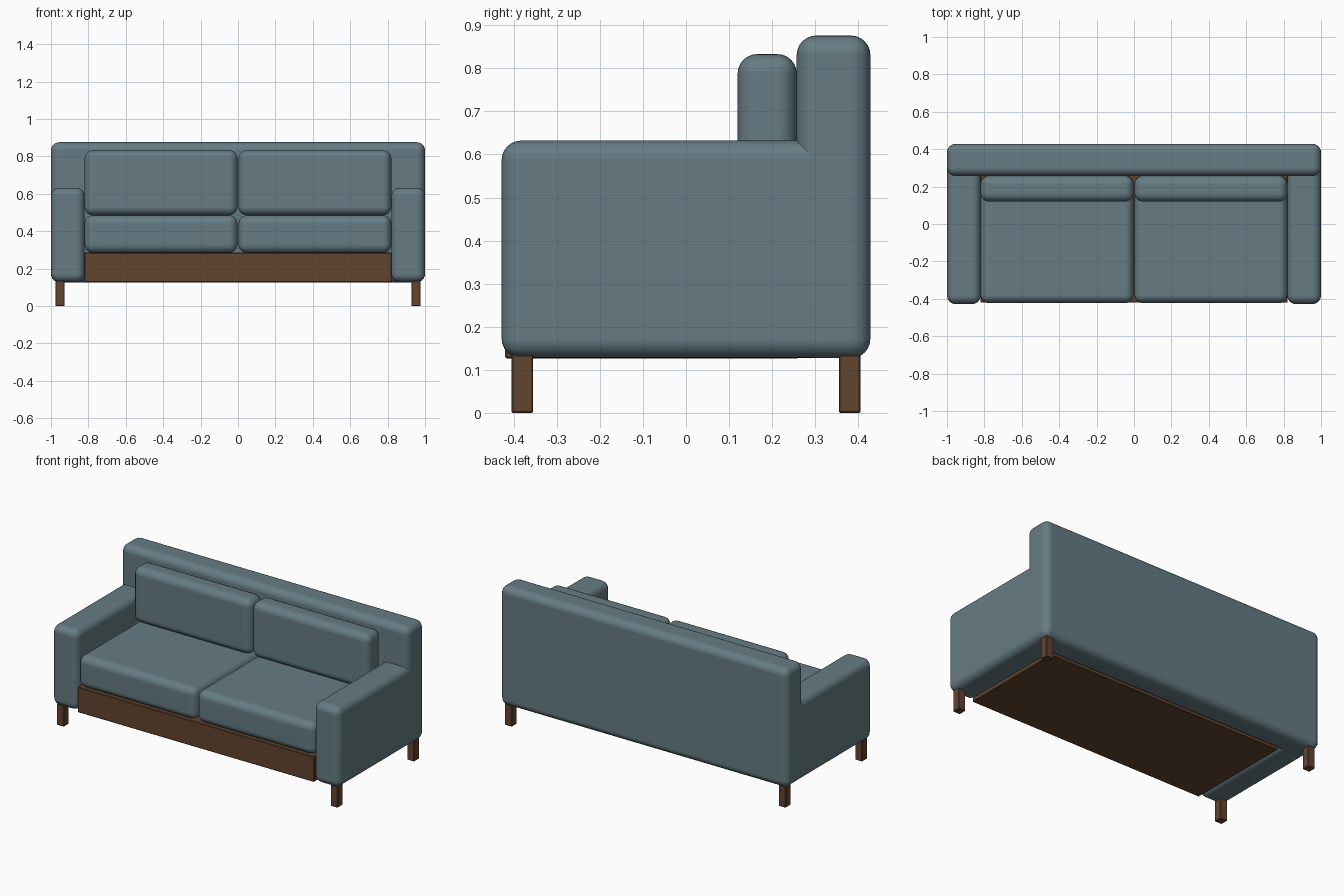
import bpy
import bmesh
import math

cube = bpy.data.objects.get("Cube")
if cube:
    bpy.data.objects.remove(cube, do_unlink=True)


def make_material(name, color):
    mat = bpy.data.materials.new(name)
    mat.use_nodes = True
    mat.diffuse_color = (*color, 1)
    bsdf = next(n for n in mat.node_tree.nodes if n.type == 'BSDF_PRINCIPLED')
    bsdf.inputs["Base Color"].default_value = (*color, 1)
    bsdf.inputs["Roughness"].default_value = 0.8
    return mat


fabric = make_material("blue_grey_fabric", (0.132, 0.202, 0.230))
wood = make_material("brown_wood", (0.120, 0.058, 0.028))


def rounded_box(name, low, high, radius, segments, mat):
    """Box between two corners, with all edges rounded."""
    center = [(a + b) / 2 for a, b in zip(low, high)]
    size = [b - a for a, b in zip(low, high)]
    bm = bmesh.new()
    bmesh.ops.create_cube(bm, size=1)
    bmesh.ops.scale(bm, vec=size, verts=bm.verts)
    bmesh.ops.bevel(bm, geom=bm.edges[:], offset=radius, offset_type='OFFSET',
                    segments=segments, profile=0.5, affect='EDGES', clamp_overlap=True)
    bmesh.ops.recalc_face_normals(bm, faces=bm.faces)
    mesh = bpy.data.meshes.new(name)
    bm.to_mesh(mesh)
    bm.free()
    mesh.materials.append(mat)
    obj = bpy.data.objects.new(name, mesh)
    obj.location = center
    bpy.context.collection.objects.link(obj)
    bpy.ops.object.select_all(action='DESELECT')
    obj.select_set(True)
    bpy.context.view_layer.objects.active = obj
    bpy.ops.object.shade_smooth_by_angle(angle=math.radians(35))
    # Keep the large flat faces flat in shading
    weighted = obj.modifiers.new("weighted_normals", 'WEIGHTED_NORMAL')
    weighted.keep_sharp = True
    return obj


def mirrored_pair(name, low, high, radius, segments, mat):
    """The same rounded box on the left (+x) and the right (-x)."""
    rounded_box("left_" + name, low, high, radius, segments, mat)
    rounded_box("right_" + name, (-high[0], low[1], low[2]),
                (-low[0], high[1], high[2]), radius, segments, mat)


# Frame: wooden base and upholstered back
rounded_box("base", (-0.822, -0.42, 0.126), (0.822, 0.262, 0.285), 0.004, 1, wood)
rounded_box("backrest", (-1.0, 0.257, 0.127), (1.0, 0.428, 0.876), 0.045, 6, fabric)

# Armrests run into the backrest
mirrored_pair("armrest", (0.82, -0.428, 0.1275), (0.9995, 0.35, 0.632), 0.045, 6, fabric)

# Loose cushions
mirrored_pair("seat_cushion", (0.003, -0.423, 0.284), (0.82, 0.26, 0.485), 0.045, 6, fabric)
mirrored_pair("back_cushion", (0.003, 0.12, 0.485), (0.82, 0.257, 0.833), 0.045, 6, fabric)

# Legs
for place, y in (("front_leg", -0.38), ("back_leg", 0.38)):
    mirrored_pair(place, (0.927, y - 0.025, 0.0), (0.976, y + 0.025, 0.135), 0.003, 1, wood)
